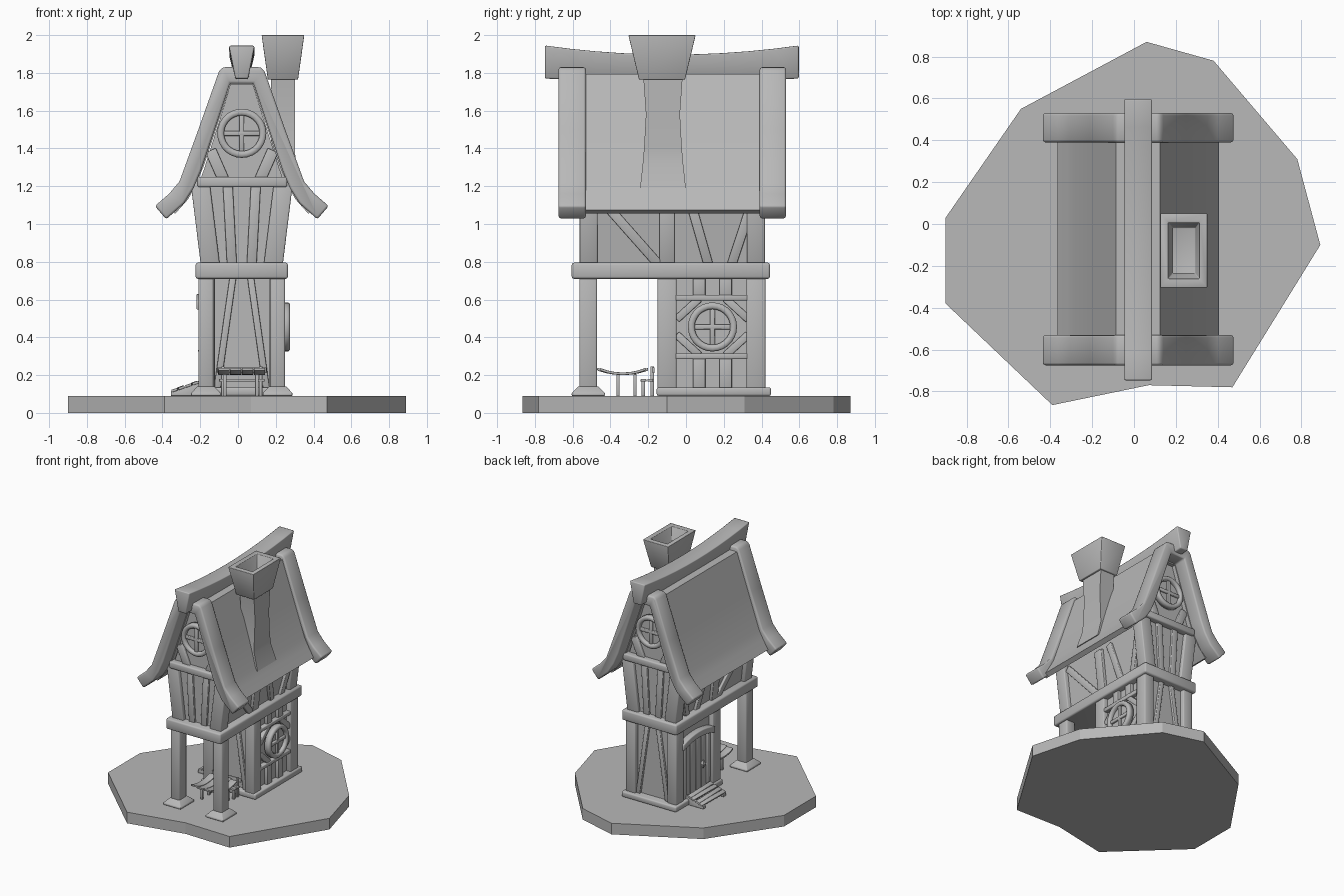
import bpy, bmesh, math
from mathutils import Vector, Matrix

if "Cube" in bpy.data.objects:
    bpy.data.objects.remove(bpy.data.objects["Cube"])

CX = 0.02  # centre line of the house
GREY = bpy.data.materials.new("dark_grey")
GREY.diffuse_color = (.48, .48, .48, 1)
GREY.use_nodes = True
GREY.node_tree.nodes["Principled BSDF"].inputs["Base Color"].default_value = GREY.diffuse_color


def make(name, verts, faces, bevel=0.0, smooth=False):
    me = bpy.data.meshes.new(name)
    bm = bmesh.new()
    vs = [bm.verts.new(v) for v in verts]
    for f in faces:
        bm.faces.new([vs[i] for i in f])
    bmesh.ops.recalc_face_normals(bm, faces=bm.faces)
    bm.to_mesh(me)
    bm.free()
    me.materials.append(GREY)
    ob = bpy.data.objects.new(name, me)
    bpy.context.collection.objects.link(ob)
    if bevel:
        # soft worn edges
        m = ob.modifiers.new("bevel", 'BEVEL')
        m.width, m.segments, m.limit_method = bevel, 2, 'ANGLE'
        me.polygons.foreach_set("use_smooth", [True] * len(me.polygons))
    if smooth:
        bpy.ops.object.select_all(action='DESELECT')
        ob.select_set(True)
        bpy.context.view_layer.objects.active = ob
        bpy.ops.object.shade_smooth_by_angle(angle=math.radians(35))
    return ob


def loft(name, rings, bevel=0.0, closed=False, smooth=False):
    n, k = len(rings[0]), len(rings)
    faces = [(i * n + j, i * n + (j + 1) % n, (i + 1) % k * n + (j + 1) % n, (i + 1) % k * n + j)
             for i in range(k if closed else k - 1) for j in range(n)]
    if not closed:
        faces += [tuple(range(n)), tuple(range((k - 1) * n, k * n))]
    return make(name, [v for r in rings for v in r], faces, bevel, smooth)


def box(name, x0, x1, y0, y1, z0, z1, bevel=0.006):
    return loft(name, [[(x0, y0, z), (x1, y0, z), (x1, y1, z), (x0, y1, z)] for z in (z0, z1)], bevel)


def beam(name, a, b, w, d, out, bevel=0.005):
    a, b = Vector(a), Vector(b)
    t = (b - a).normalized()
    s = t.cross(Vector(out)).normalized()
    o = s.cross(t)
    return loft(name, [[p + s * w / 2 * i + o * d / 2 * j for i, j in ((-1, -1), (1, -1), (1, 1), (-1, 1))]
                       for p in (a, b)], bevel)


def tower(name, cx, cy, levels, bevel=0.0, smooth=False):
    return loft(name, [[(cx + i * hx, cy + j * hy, z) for i, j in ((-1, -1), (1, -1), (1, 1), (-1, 1))]
                       for z, hx, hy in levels], bevel, smooth=smooth)


def extrude_y(name, pts, y0, y1, bevel=0.0, smooth=False):
    return loft(name, [[(CX + x, y, z) for x, z in pts] for y in (y0, y1)], bevel, smooth=smooth)


def mirrored(half):
    return half + [(-x, z) for x, z in reversed(half)]


def window(name, pos, out):
    out = Vector(out)
    side = Vector((0, 0, 1)).cross(out)
    M = Matrix.Translation(pos) @ Matrix((side, (0, 0, 1), out)).transposed().to_4x4()
    prof = [(.094, -.01), (.094, .025), (.102, .035), (.122, .035), (.13, .026), (.13, -.01)]
    ang = [2 * math.pi * i / 28 for i in range(28)]
    loft(name + "_ring", [[M @ Vector((r * math.cos(a), r * math.sin(a), h)) for r, h in prof] for a in ang],
         closed=True).data.polygons.foreach_set("use_smooth", [True] * (28 * 6))
    loft(name + "_pane", [[M @ Vector((.1 * math.cos(a), .1 * math.sin(a), h)) for a in ang] for h in (-.02, .008)])
    for v in ((.1, 0, .012), (0, .1, .012)):
        v = Vector(v)
        beam(name + "_bar", M @ Vector((-v.x, -v.y, v.z)), M @ v, .026, .024, out)


# ground slab
ground = [(.06, .87), (.38, .78), (.78, .31), (.89, -.10), (.47, -.78), (.07, -.77),
          (-.39, -.865), (-.9, -.38), (-.9, .03), (-.54, .55)]
loft("ground_slab", [[(x, y, z) for x, y in ground] for z in (0, .09)])

# ground floor, plinth and corner posts
box("lower_wall", CX - .19, CX + .19, -.11, .385, .09, .75, 0)
box("plinth", CX - .245, CX + .245, -.155, .45, .09, .135, .01)
for s in (-1, 1):
    for y in (-.1, .37):
        box("corner_post", CX + s * .185 - .042, CX + s * .185 + .042, y - .05, y + .05, .12, .74, .008)
    # porch pillars with feet
    box("porch_pillar", CX + s * .19 - .04, CX + s * .19 + .04, -.565, -.47, .1, .74, .01)
    tower("pillar_foot", CX + s * .19, -.517, [(.09, .078, .088), (.105, .078, .088), (.14, .045, .053)], .004)
    # tapering braces on front and back walls
    for y, o in ((-.115, -1), (.39, 1)):
        beam("lower_brace", (CX + s * .13, y, .13), (CX + s * .045, y, .73), .035, .03, (0, o, 0))

# belt between floors
box("belt_beam", CX - .245, CX + .245, -.605, .445, .71, .795, .012)

# upper floor block with gables
block = mirrored([(-.185, .78), (-.232, 1.2), (-.2, 1.29), (-.055, 1.75)])
extrude_y("upper_wall", block, -.53, .39)
for s in (-1, 1):
    for y in (-.515, .37):
        beam("upper_post", (CX + s * .165, y, .77), (CX + s * .223, y, 1.24), .1, .095, (0, 1, 0), .008)
    for y, o in ((-.53, -1), (.39, 1)):
        beam("upper_stud", (CX + s * .052, y, .78), (CX + s * .075, y, 1.22), .052, .035, (0, o, 0))
        beam("gable_strut", (CX + s * .09, y, 1.22), (CX + s * .165, y, 1.39), .06, .04, (0, o, 0))

    # side wall timbers leaning with the wall
    def at(y, z):
        return (CX + s * (.19 + .047 * (z - .78) / .42), y, z)
    for name, y0, y1, w in (("side_stud", -.1, -.1, .08), ("side_brace", -.14, -.45, .05),
                            ("side_brace", .12, .02, .05), ("side_brace", .24, .355, .05)):
        beam(name, at(y0, .78), at(y1, 1.13), w, .035, (s, 0, 0))
for y in (-.54, .4):
    box("gable_sill", CX - .235, CX + .24, y - .04, y + .04, 1.195, 1.25, .01)
window("front_gable_window", (CX, -.545, 1.48), (0, -1, 0))
window("back_gable_window", (CX, .405, 1.48), (0, 1, 0))

# roof shell and bargeboards
trim = [(-.40, 1.025), (-.46, 1.095), (-.385, 1.16), (-.33, 1.225), (-.23, 1.5), (-.12, 1.81), (-.1, 1.83)]
trim_in = [(.062, 1.745), (.215, 1.285), (.255, 1.19), (.305, 1.11)]
roof = [(-.352, 1.055), (-.385, 1.075), (-.34, 1.15), (-.305, 1.215), (-.21, 1.49), (-.105, 1.795)]
inner = [(.06, 1.735), (.2, 1.31), (.245, 1.2), (.285, 1.13)]
for name, top, low, spans in (("roof", roof, inner, [(-.56, .42)]),
                              ("bargeboard", trim, trim_in, [(-.675, -.53), (.39, .53)])):
    path = mirrored(top) + low[::-1] + [(-x, z) for x, z in low]
    for y0, y1 in spans:
        extrude_y(name, path, y0, y1, .012 if name == "bargeboard" else 0, smooth=name == "roof")

# sagging ridge beam
rings = []
for i in range(11):
    t = i / 5 - 1
    y, zt, zb = -.075 + .672 * t, 1.897 + .048 * t * t, 1.755 + .015 * t * t
    rings.append([(CX - .068, y, zt), (CX + .068, y, zt), (CX + .034, y, zb), (CX - .034, y, zb)])
loft("ridge_beam", rings, .008)

# chimney shaft and hollow cap
tower("chimney_shaft", .238, -.122, [(1.19, .108, .121), (1.32, .068, .107), (1.4, .063, .1), (1.58, .063, .09),
                                     (1.78, .063, .104)], smooth=True)
tower("chimney_cap", .238, -.127, [(1.765, .08, .122), (2, .113, .178), (2, .075, .135), (1.84, .055, .11)], .004)

# round window and its timber frame on the right wall
X = CX + .2
window("side_window", (X + .02, .14, .455), (1, 0, 0))
for z in (.3, .61):
    beam("window_rail", (X, -.06, z), (X, .34, z), .03, .05, (1, 0, 0))
for y in (.07, .21):
    beam("stud_below", (X, y, .12), (X, y, .3), .065, .035, (1, 0, 0))
    beam("stud_above", (X, y, .61), (X, y, .73), .065, .035, (1, 0, 0))
for i in (-1, 1):
    for j in (-1, 1):
        beam("corner_brace", (X, .14 + i * .19, .455 + j * .04), (X, .14 + i * .07, .455 + j * .15), .04, .04, (1, 0, 0))

# door on the left wall with curved hood and ramp
XL = CX - .195
for i in range(4):
    y = .035 + i * .07
    box("door_plank", XL - .012, XL + .01, y - .033, y + .033, .13, .56, .004)
for y in (-.01, .29):
    box("door_jamb", XL - .025, XL + .01, y - .02, y + .02, .13, .6)
hood = []
for i in range(9):
    t = i / 4 - 1
    y, z = .14 + .2 * t, .605 - .035 * t * t
    hood.append([(XL - .045, y, z - .025), (XL + .01, y, z - .025), (XL + .01, y, z + .025), (XL - .045, y, z + .025)])
loft("door_hood", hood, .006)
tower("door_handle", XL - .022, .06, [(.3, .004, .004), (.33, .015, .015), (.36, .004, .004)])
for y in (.01, .27):
    loft("ramp_runner", [[(-.2, v, .09), (-.355, v, .09), (-.355, v, .112), (-.2, v, .162)]
                         for v in (y - .015, y + .015)], .003)
for i in range(4):
    x, z = -.225 - .037 * i, .158 - .0125 * i
    beam("ramp_plank", (x, -.01, z), (x - .006 * (-1) ** i, .29, z), .034, .014, (-.35, 0, 1), .003)

# porch table with sagging planks
for k in range(4):
    x = -.075 + .063 * k
    rows = []
    for i in range(7):
        t = i / 3 - 1
        y, z = -.335 + .135 * t * (1 if k in (1, 2) else .9), .2 + .024 * t * t
        rows.append([(x - .03, y, z), (x + .03, y, z), (x + .03, y, z + .014), (x - .03, y, z + .014)])
    loft("table_plank", rows, .003)
for x in (-.07, .1):
    for y in (-.36, -.27):
        box("table_leg", x - .009, x + .009, y - .009, y + .009, .09, .205, .002)

# bench against the front wall
for y in (-.225, -.19):
    box("bench_seat", -.1, .14, y - .015, y + .015, .165, .18, .003)
beam("bench_back", (-.11, -.172, .225), (.15, -.172, .225), .03, .013, (0, -1, 0), .003)
for x in (-.08, .12):
    box("bench_front_leg", x - .009, x + .009, -.235, -.217, .09, .168, .002)
    box("bench_back_leg", x - .009, x + .009, -.188, -.17, .09, .245, .002)
